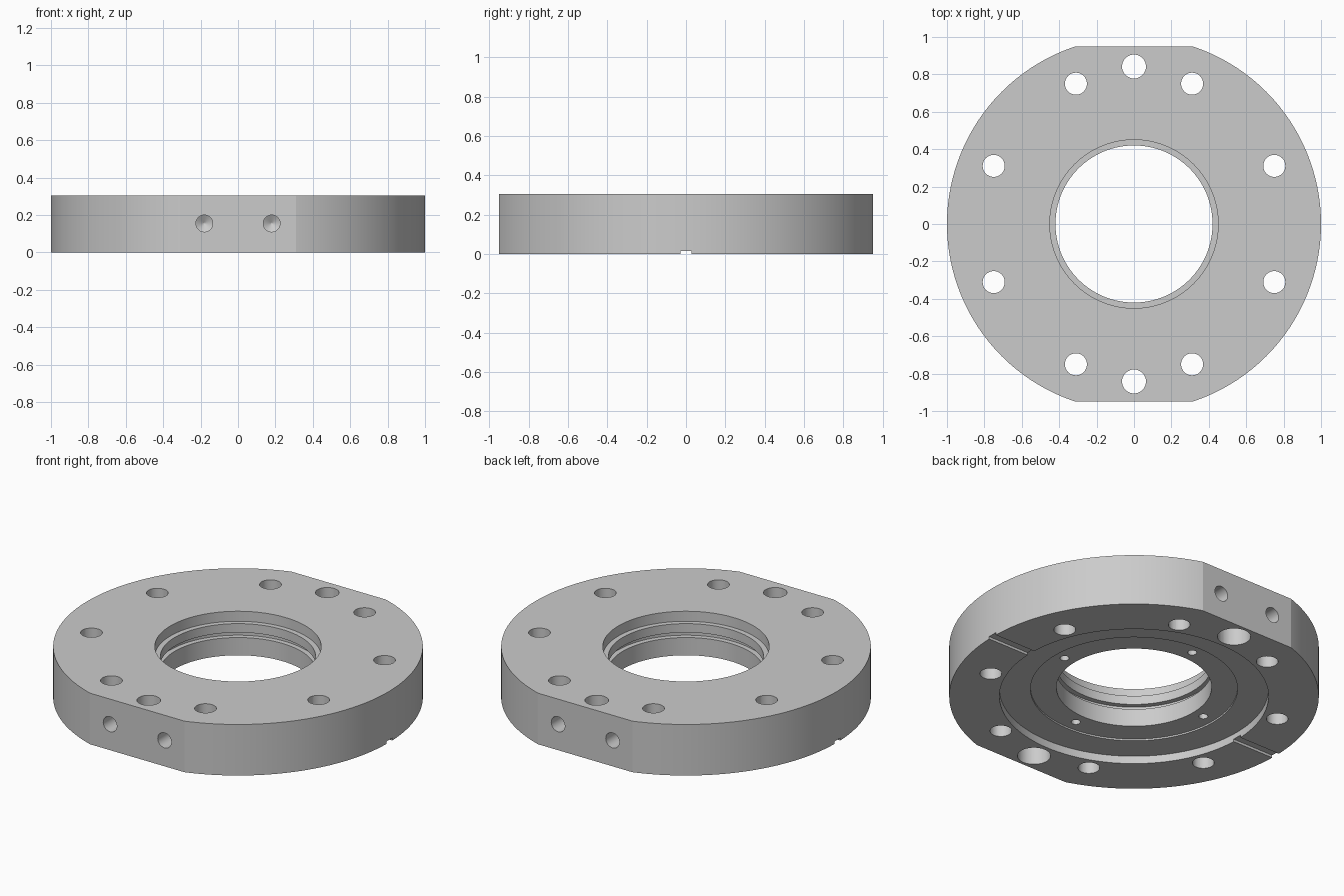
import bpy, bmesh, math
from mathutils import Matrix, Vector

cube = bpy.data.objects.get("Cube")
if cube:
    bpy.data.objects.remove(cube, do_unlink=True)

H = 0.305        # plate thickness
FLAT = 0.95      # distance of the two flats from the centre

metal = bpy.data.materials.new("grey metal")
metal.use_nodes = True
grey = (0.6, 0.6, 0.6, 1.0)
metal.diffuse_color = grey
metal.node_tree.nodes["Principled BSDF"].inputs["Base Color"].default_value = grey


def make_object(name, bm):
    bmesh.ops.recalc_face_normals(bm, faces=bm.faces[:])
    mesh = bpy.data.meshes.new(name)
    bm.to_mesh(mesh)
    bm.free()
    mesh.materials.append(metal)
    obj = bpy.data.objects.new(name, mesh)
    bpy.context.collection.objects.link(obj)
    return obj


def lathe(bm, profile, segments, closed, matrix=Matrix()):
    """Revolve (radius, z) points round z; an open profile gets end caps."""
    rings = []
    for r, z in profile:
        rings.append([bm.verts.new(matrix @ Vector((
            r * math.cos(math.tau * i / segments),
            r * math.sin(math.tau * i / segments), z))) for i in range(segments)])
    pairs = list(zip(rings, rings[1:]))
    if closed:
        pairs.append((rings[-1], rings[0]))
    else:
        bm.faces.new(rings[0])
        bm.faces.new(rings[-1])
    for a, b in pairs:
        for i in range(segments):
            j = (i + 1) % segments
            bm.faces.new((a[i], a[j], b[j], b[i]))


def box(bm, centre, size):
    bmesh.ops.create_cube(bm, size=1.0, matrix=Matrix.Translation(centre)
                          @ Matrix.Diagonal((*size, 1.0)))


def boolean(target, bm, operation):
    cutter = make_object("cutter", bm)
    cutter.hide_render = True
    mod = target.modifiers.new("cut", 'BOOLEAN')
    mod.operation = operation
    mod.solver = 'EXACT'
    mod.object = cutter
    bpy.context.view_layer.objects.active = target
    bpy.ops.object.modifier_apply(modifier=mod.name)
    bpy.data.objects.remove(cutter, do_unlink=True)


# Ring body: stepped recess below, grooved bore, counterbored top
bm = bmesh.new()
lathe(bm, [(1.0, 0), (1.0, H), (0.45, H), (0.45, 0.245), (0.42, 0.245),
           (0.42, 0.192), (0.45, 0.192), (0.45, 0.162), (0.42, 0.162),
           (0.42, 0.056), (0.56, 0.056), (0.56, 0.046), (0.728, 0.046),
           (0.728, 0)], 128, True)
body = make_object("flange_ring", bm)

# Two flats, front and back
bm = bmesh.new()
box(bm, (0, 0, H / 2), (2.4, 2 * FLAT, 1.0))
boolean(body, bm, 'INTERSECT')

bm = bmesh.new()
# Eight through holes on the bolt circle
for k in range(4):
    for a in (22.5, 67.5):
        t = math.radians(a + 90 * k)
        lathe(bm, [(0.059, -0.1), (0.059, H + 0.1)], 32, False,
              Matrix.Translation((0.812 * math.cos(t), 0.812 * math.sin(t), 0)))
for side in (-1, 1):
    # Stepped hole next to each flat, wide at the bottom
    lathe(bm, [(0.09, -0.1), (0.09, 0.18), (0.064, 0.18), (0.064, H + 0.1)],
          32, False, Matrix.Translation((0, 0.842 * side, 0)))
    # Narrow slot from the recess to the rim
    box(bm, (0.87 * side, 0, -0.0425), (0.36, 0.056, 0.115))
    # Pair of blind holes in each flat
    for x in (-0.18, 0.18):
        lathe(bm, [(0.045, -0.1), (0.045, 0.28), (0.004, 0.305)], 32, False,
              Matrix.Translation((x, FLAT * side, 0.155))
              @ Matrix.Rotation(math.radians(90 * side), 4, 'X'))
# Four small blind holes in the recess floor
for k in range(4):
    t = math.radians(90 * k)
    lathe(bm, [(0.025, 0.0), (0.025, 0.145)], 24, False,
          Matrix.Translation((0.49 * math.cos(t), 0.49 * math.sin(t), 0)))
boolean(body, bm, 'DIFFERENCE')

# Smooth round walls, sharp rims
bpy.ops.object.select_all(action='DESELECT')
body.select_set(True)
bpy.context.view_layer.objects.active = body
bpy.ops.object.shade_smooth_by_angle(angle=math.radians(15))
